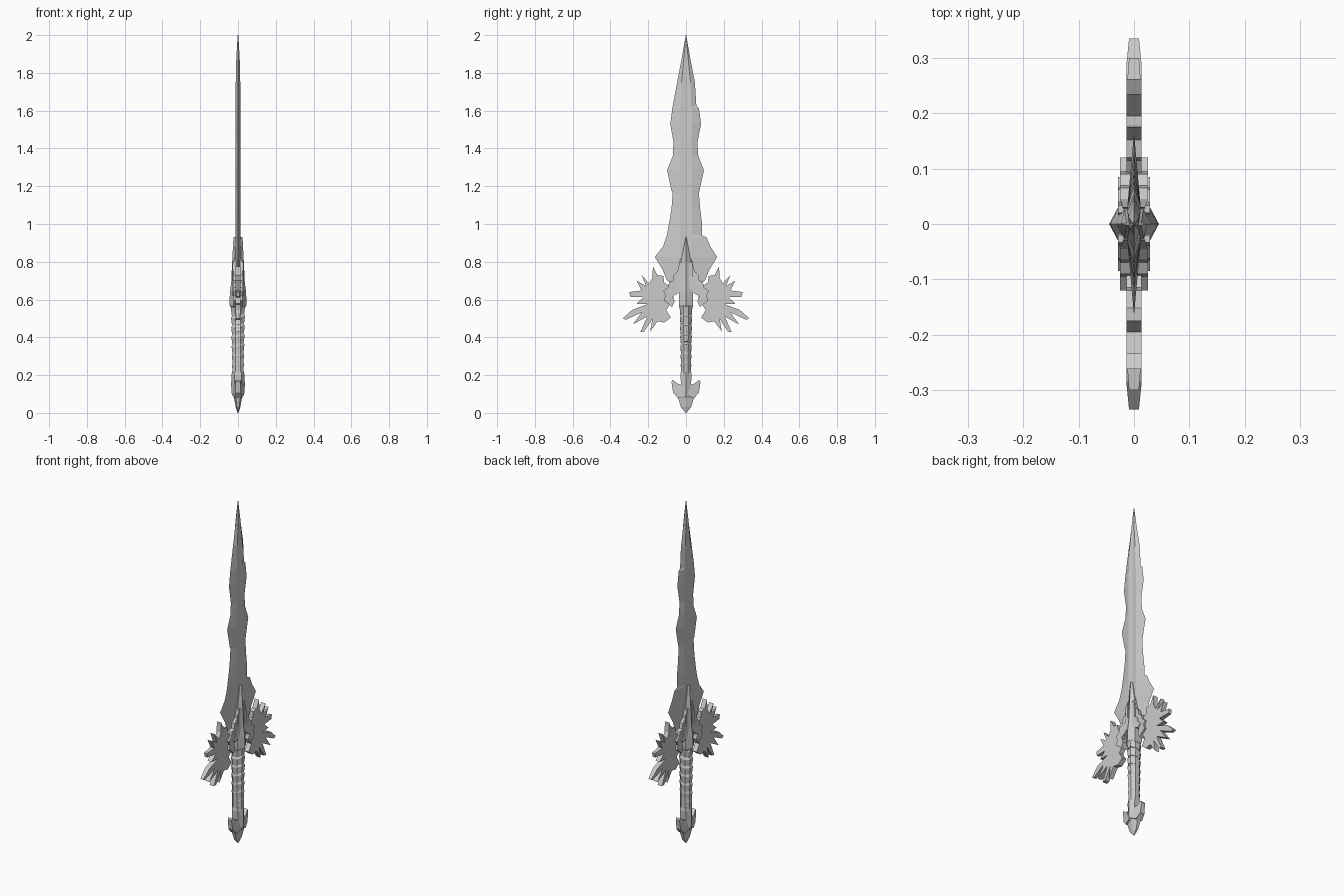
import bpy, bmesh, math


def finish(name, bm, mirror=False):
    bmesh.ops.recalc_face_normals(bm, faces=bm.faces)
    me = bpy.data.meshes.new(name)
    bm.to_mesh(me)
    bm.free()
    ob = bpy.data.objects.new(name, me)
    bpy.context.collection.objects.link(ob)
    if mirror:
        m = ob.modifiers.new("mirror", 'MIRROR')
        m.use_axis = (False, True, False)
    return ob


def loft(name, rings):
    """Skin a stack of equal-sized rings and cap both ends."""
    bm = bmesh.new()
    vs = [[bm.verts.new(p) for p in r] for r in rings]
    n = len(rings[0])
    for a, b in zip(vs, vs[1:]):
        for i in range(n):
            j = (i + 1) % n
            bm.faces.new((a[i], a[j], b[j], b[i]))
    bm.faces.new(vs[0])
    bm.faces.new(vs[-1])
    return finish(name, bm)


def plate(name, outline, thick, mirror=True):
    """Flat (y, z) outline given a half thickness that varies with y."""
    bm = bmesh.new()
    a = [bm.verts.new((thick(y), y, z)) for y, z in outline]
    b = [bm.verts.new((-thick(y), y, z)) for y, z in outline]
    bm.faces.new(a)
    bm.faces.new(b[::-1])
    n = len(a)
    for i in range(n):
        j = (i + 1) % n
        bm.faces.new((a[i], b[i], b[j], a[j]))
    return finish(name, bm, mirror)


# Blade: stations of z, left half width, right half width
stations = [
    (0.66, .03, .03), (0.70, .10, .10), (0.76, .125, .125), (0.825, .165, .165),
    (0.88, .122, .13), (0.93, .105, .108), (0.94, .102, .085), (1.00, .09, .085),
    (1.08, .077, .075), (1.165, .07, .068), (1.18, .078, .072), (1.285, .10, .095),
    (1.36, .07, .065), (1.43, .066, .06), (1.53, .083, .08), (1.615, .072, .068),
    (1.625, .07, .055), (1.75, .047, .047), (1.88, .022, .022), (2.0, .001, .001)]


def blade_ring(z, l, r):
    f = min(.032, .5 * min(l, r))
    t = .012 * min(1, (2.03 - z) / .2)
    return [(0, -l, z), (t, -f, z), (t * .75, 0, z), (t, f, z),
            (0, r, z), (-t, f, z), (-t * .75, 0, z), (-t, -f, z)]


loft("blade", [blade_ring(*s) for s in stations])


# Guard core: ridged spike gripping the blade
def ridged(z, hy, hx):
    return [(hx, 0, z), (hx * .55, hy, z), (-hx * .55, hy, z),
            (-hx, 0, z), (-hx * .55, -hy, z), (hx * .55, -hy, z)]


loft("guard_core", [ridged(*s) for s in [
    (.555, .034, .036), (.57, .038, .045), (.64, .036, .043), (.69, .033, .036),
    (.80, .027, .031), (.93, .002, .024)]])

# Wings: feathered outline, with two raised inner layers
feathers = [
    (.07, .66), (.115, .69), (.12, .725), (.152, .73), (.175, .775), (.178, .715),
    (.195, .685), (.235, .73), (.212, .672), (.262, .70), (.235, .648), (.30, .64),
    (.295, .615), (.225, .612), (.262, .578), (.205, .575), (.285, .545), (.335, .50),
    (.318, .493), (.235, .532), (.282, .468), (.205, .51), (.242, .428), (.222, .43),
    (.178, .497), (.19, .43), (.15, .485), (.115, .478), (.08, .505), (.105, .545),
    (.065, .60)]
plate("wing_feathers", feathers, lambda y: .014 if y < .29 else .009)

inner = [
    (.02, .72), (.03, .82), (.045, .75), (.065, .73), (.07, .70), (.09, .69),
    (.095, .665), (.12, .645), (.108, .62), (.118, .595), (.09, .575), (.075, .56),
    (.06, .59), (.07, .615), (.03, .65)]
plate("wing_inner_layer", inner, lambda y: .025 if y > .03 else .02)

strap = [(.015, .66), (.02, .80), (.033, .80), (.04, .70), (.062, .68),
         (.066, .655), (.085, .64), (.07, .62), (.045, .63)]
plate("wing_strap", strap, lambda y: .029)


# Grip: slanted overlapping eight-sided wraps
def octagon(z, ry, rx, slant=0):
    pts = []
    for k in range(8):
        a = math.pi / 8 + k * math.pi / 4
        x, y = rx * math.cos(a), ry * math.sin(a)
        pts.append((x, y, z + slant * x - .25 * abs(y)))
    return pts


loft("grip_core", [octagon(z, .030, .032) for z in (.18, .57)])
for i in range(7):
    z = .225 + i * .05
    g = .85 + .025 * i
    loft(f"grip_wrap_{i + 1}", [
        octagon(z, .032 * g, .036 * g, .15),
        octagon(z + .036, .036 * g, .041 * g, .15),
        octagon(z + .047, .031 * g, .034 * g, .15)])

# Pommel: pointed ridged core, crescent horns and a collar
loft("pommel_core", [ridged(*s) for s in [
    (0, .002, .002), (.03, .027, .012), (.08, .042, .021), (.105, .03, .035),
    (.15, .026, .036), (.20, .03, .035), (.22, .027, .03)]])
horn = [(0, .095), (.042, .078), (.068, .105), (.077, .165), (.07, .175),
        (.045, .155), (.028, .15), (.018, .12), (0, .11)]
plate("pommel_horns", horn, lambda y: .031 - .25 * y)
